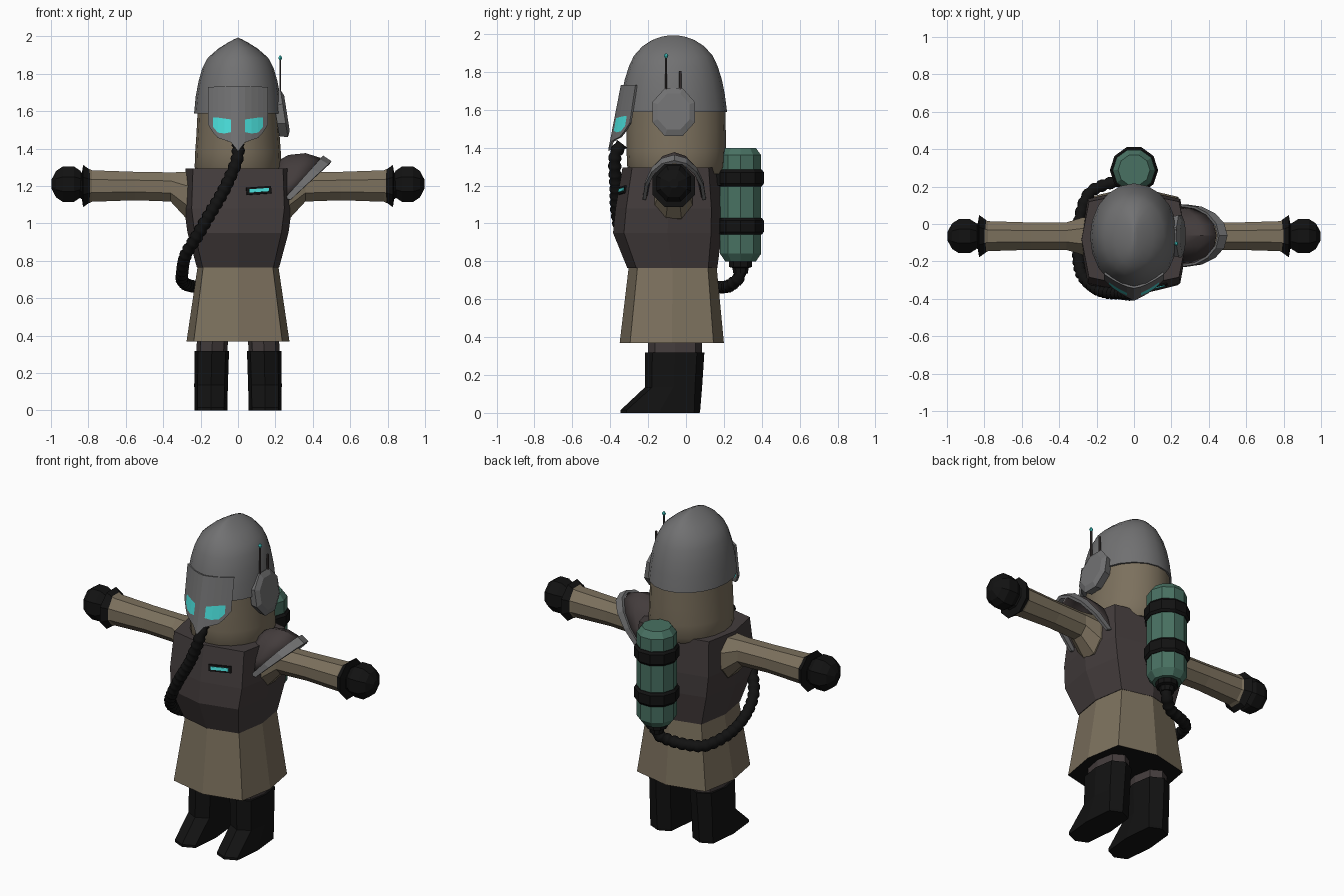
import bpy, bmesh, math
from mathutils import Vector
from math import sin, cos, pi, radians

if "Cube" in bpy.data.objects:
    bpy.data.objects.remove(bpy.data.objects["Cube"])


def mat(name, r, g, b):
    m = bpy.data.materials.new(name)
    m.diffuse_color = (r, g, b, 1)
    m.use_nodes = True
    m.node_tree.nodes["Principled BSDF"].inputs["Base Color"].default_value = m.diffuse_color
    return m


TAN = mat("tan cloth", .200, .163, .110)
GREY = mat("steel grey", .165, .165, .168)
DARK = mat("dark leather", .056, .045, .045)
BLACK = mat("black rubber", .006, .006, .006)
TEAL = mat("teal tank", .065, .165, .122)
CYAN = mat("cyan glow", .07, .75, .72)


def loft(name, rings, mats, closed=True, rule=None, smooth=False, solid=0):
    """Skin a list of point rings; rule(face) picks the material slot."""
    bm = bmesh.new()
    vs = [[bm.verts.new(p) for p in r] for r in rings]
    n = len(vs[0])
    for a, b in zip(vs, vs[1:]):
        for i in range(n if closed else n - 1):
            j = (i + 1) % n
            bm.faces.new((a[i], a[j], b[j], b[i]))
    if closed:
        bm.faces.new(vs[0])
        bm.faces.new(vs[-1])
    bmesh.ops.recalc_face_normals(bm, faces=bm.faces)
    if rule:
        for f in bm.faces:
            f.material_index = rule(f)
    me = bpy.data.meshes.new(name)
    bm.to_mesh(me)
    bm.free()
    ob = bpy.data.objects.new(name, me)
    bpy.context.collection.objects.link(ob)
    for m in mats:
        me.materials.append(m)
    if solid:
        md = ob.modifiers.new("thickness", 'SOLIDIFY')
        md.thickness, md.offset = solid, 0
    if smooth:
        bpy.ops.object.select_all(action='DESELECT')
        bpy.context.view_layer.objects.active = ob
        ob.select_set(True)
        bpy.ops.object.shade_smooth_by_angle(angle=radians(32))
    return ob


def ring8(z, hx, yf, yb, x=0, kx=.86, ky=.8):
    """Boxy octagon with a vertex at the front and back centre."""
    c, d = (yf + yb) / 2, (yb - yf) / 2
    pts = [(0, -1), (kx, -ky), (1, 0), (kx, ky), (0, 1), (-kx, ky), (-1, 0), (-kx, -ky)]
    return [(x + hx * u, c + d * v, z) for u, v in pts]


def oval(z, w, d, cx=0, cy=0, n=20, off=0):
    return [(cx + w * sin(2 * pi * i / n + off), cy - d * cos(2 * pi * i / n + off), z) for i in range(n)]


def xoval(x, cz, rz, ry, cy=0, n=8):
    k = 1 / cos(pi / n)
    return [(x, cy + k * ry * sin(2 * pi * (i + .5) / n), cz + k * rz * cos(2 * pi * (i + .5) / n)) for i in range(n)]


# Coat body
loft("vest", [ring8(.765, .22, -.31, .165), ring8(.95, .27, -.385, .19),
              ring8(1.08, .288, -.372, .19), ring8(1.295, .28, -.335, .17)], [DARK])
loft("coat_skirt", [ring8(.37, .275, -.35, .2), ring8(.79, .213, -.3, .16)], [TAN, BLACK],
     rule=lambda f: 1 if f.normal.z < -.9 else 0)

# Legs, sleeves, gloves
for s, side in ((-1, "left"), (1, "right")):
    loft(side + "_trouser_leg", [ring8(.28, .083, -.2, .085, s * .14, .75, .75),
                                 ring8(.6, .083, -.2, .085, s * .13, .75, .75)], [DARK])
    loft(side + "_boot", [ring8(0, .088, -.345, .072, s * .145, .8, .85),
                          ring8(.015, .088, -.345, .075, s * .145, .8, .85),
                          ring8(.135, .09, -.217, .085, s * .144, .8, .75),
                          ring8(.318, .092, -.217, .097, s * .14, .8, .75)], [BLACK])
    loft(side + "_sleeve", [xoval(s * x, cz, rz, ry, -.065) for x, cz, rz, ry in
                            ((.22, 1.15, .13, .1), (.275, 1.15, .125, .1), (.36, 1.195, .078, .074),
                             (.55, 1.2, .076, .073), (.78, 1.2, .084, .08), (.805, 1.2, .095, .092))], [TAN])
    loft(side + "_glove_cuff", [xoval(s * x, 1.2, r, r, -.065) for x, r in
                                ((.79, .086), (.828, .113), (.835, .07), (.87, .05))], [BLACK])
    loft(side + "_glove", [xoval(s * (.907 - .093 * cos(a)), 1.21, .1 * sin(a), .096 * sin(a), -.065)
                           for a in (.25, .8, 1.25, 1.89, 2.35, 2.9)], [BLACK])

# Hooded head and helmet
loft("hood", [oval(z, w, d, 0, -.052) for z, w, d in
              ((1.26, .215, .235), (1.3, .232, .258), (1.38, .229, .262), (1.48, .222, .262), (1.62, .215, .26))],
     [TAN], smooth=True)
dome = ((1.588, .235, .284), (1.68, .226, .272), (1.76, .211, .256), (1.83, .191, .234), (1.885, .162, .208),
        (1.935, .105, .163), (1.968, .052, .112), (1.985, .02, .065), (1.993, .002, .02))
loft("helmet", [oval(z, w, d, 0, -.067) for z, w, d in dome], [GREY], smooth=True)

# Face guard: a grid of columns (x, eye top, eye bottom, lower edge), eye cells in cyan
half = [(0, 1.565, 1.47, 1.385), (.035, 1.555, 1.487, 1.432), (.07, 1.56, 1.48, 1.445),
        (.105, 1.565, 1.485, 1.457), (.13, 1.567, 1.515, 1.485), (.158, 1.575, 1.54, 1.53)]
cols = [(-x, *r) for x, *r in half[:0:-1]] + half


def guard_y(x, z):
    y0 = -.338 - .067 * (1.73 - z) / .345
    ys = -.262 - .035 * (1.73 - z) / .23
    return y0 + (ys - y0) * (abs(x) / .158) ** 1.5


def eye_cell(f):
    c = f.calc_center_median()
    return 1 if .036 < abs(c.x) < .128 and 1.495 < c.z < 1.56 and min(v.co.z for v in f.verts) > 1.47 \
        and max(v.co.z for v in f.verts) < 1.58 else 0


loft("face_guard", [[(x, guard_y(x, z), z) for z in (1.73, t, b, e)] for x, t, b, e in cols],
     [GREY, CYAN], closed=False, rule=eye_cell, solid=.012)

# Ear disc with two antennas
disc = loft("ear_disc", [xoval(x, 0, .128 * k, .113 * k) for x, k in ((-.03, .9), (.015, 1), (.03, .75))], [GREY])
disc.location = (.232, -.065, 1.585)
disc.rotation_euler = (0, radians(-9), 0)
for name, y, top in (("long_antenna", -.105, 1.88), ("short_antenna", -.03, 1.805)):
    loft(name, [oval(z, .006, .006, .226, y, 6) for z in (1.66, top)], [DARK])
loft("antenna_tip", [oval(1.885 + z, r, r, .226, -.105, 6) for z, r in ((-.012, .006), (0, .012), (.012, .005))], [CYAN])

# Shoulder plate: half arches widening toward a steel rim
arcs = []
for x0, dx, ry, z0, dz in ((.2, .0, .11, 1.15, .17), (.21, .06, .135, 1.14, .22), (.23, .13, .147, 1.13, .24),
                           (.25, .19, .15, 1.13, .215), (.25, .2, .158, 1.135, .22), (.28, .215, .158, 1.125, .2)):
    arcs.append([(x0 + dx * sin(a), -.062 - ry * cos(a), z0 + dz * sin(a)) for a in [pi * i / 8 for i in range(9)]])
loft("shoulder_plate", arcs[:4], [DARK], closed=False, solid=.012, smooth=True)
loft("shoulder_rim", arcs[4:], [GREY], closed=False, solid=.018)

# Chest indicator
for name, w, h, dep, m in (("indicator_frame", .068, .02, .012, BLACK), ("indicator_light", .054, .009, .017, CYAN)):
    ob = loft(name, [[(-w, y, -h), (w, y, -h), (w, y, h), (-w, y, h)] for y in (-dep, .01)], [m])
    ob.location = (.11, -.329, 1.175)
    ob.rotation_euler = (radians(-9), radians(-4), radians(13))

# Back tank with straps and valve
TY = .288


def turned(name, prof, m, n=10):
    return loft(name, [oval(z, r, r, 0, TY, n, pi / n) for z, r in prof], [m])


turned("tank", ((.80, .085), (.84, .114), (1.36, .114), (1.398, .085)), TEAL)
for name, z in (("upper_strap", 1.24), ("lower_strap", .985)):
    turned(name, ((z - .044, .118), (z - .03, .129), (z + .03, .129), (z + .044, .118)), BLACK)
    # strap anchor to the back
    loft(name + "_anchor", [ring8(z - .04, .06, .13, .25), ring8(z + .04, .06, .13, .25)], [BLACK])
turned("tank_valve", ((.735, .04), (.765, .045), (.77, .063), (.8, .063), (.81, .05)), BLACK)

# Ribbed hose from the valve around the left side to the mouth
path = [Vector(p) for p in ((0, .285, .77), (-.005, .28, .715), (-.07, .235, .675), (-.17, .205, .665),
                            (-.25, .15, .665), (-.295, .0, .69), (-.298, -.15, .74), (-.28, -.265, .83),
                            (-.215, -.338, .94), (-.145, -.365, 1.06), (-.075, -.37, 1.18), (-.02, -.376, 1.3),
                            (0, -.37, 1.37), (0, -.33, 1.43))]
dense = []
for i in range(len(path) - 1):
    p0, p1, p2, p3 = path[max(i - 1, 0)], path[i], path[i + 1], path[min(i + 2, len(path) - 1)]
    for k in range(20):
        t = k / 20
        dense.append(.5 * (2 * p1 + (p2 - p0) * t + (2 * p0 - 5 * p1 + 4 * p2 - p3) * t * t
                           + (3 * p1 - p0 - 3 * p2 + p3) * t ** 3))
pts, run = [dense[0]], 0
for a, b in zip(dense, dense[1:]):
    run += (b - a).length
    if run >= .013:
        pts.append(b)
        run = 0
cu = bpy.data.curves.new("breathing_hose", 'CURVE')
cu.dimensions = '3D'
cu.bevel_depth = .035
cu.bevel_resolution = 2
cu.use_fill_caps = True
sp = cu.splines.new('POLY')
sp.points.add(len(pts) - 1)
for i, (p, q) in enumerate(zip(sp.points, pts)):
    p.co = (*q, 1)
    p.radius = 1 if i % 3 else .8
cu.materials.append(BLACK)
hose = bpy.data.objects.new("breathing_hose", cu)
bpy.context.collection.objects.link(hose)
bpy.ops.object.select_all(action='DESELECT')
bpy.context.view_layer.objects.active = hose
hose.select_set(True)
bpy.ops.object.convert(target='MESH')
